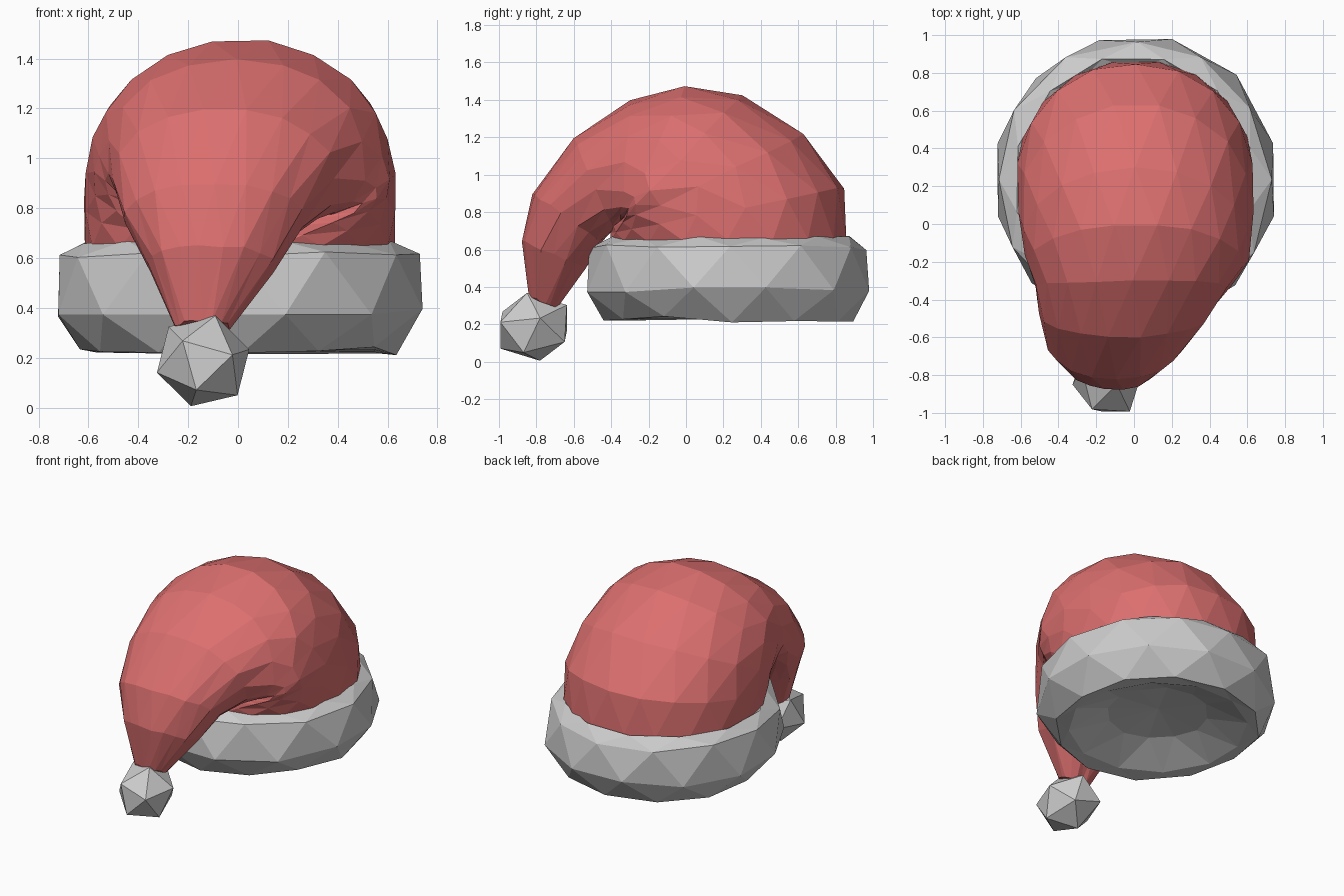
import bpy, bmesh, math, random
from mathutils import Vector

if "Cube" in bpy.data.objects:
    bpy.data.objects.remove(bpy.data.objects["Cube"])

random.seed(4)


def jitter(p, a):
    return Vector(p) + Vector([random.uniform(-a, a) for _ in range(3)])


def finish(name, bm, mat=None):
    bmesh.ops.recalc_face_normals(bm, faces=bm.faces)
    me = bpy.data.meshes.new(name)
    bm.to_mesh(me)
    bm.free()
    ob = bpy.data.objects.new(name, me)
    bpy.context.collection.objects.link(ob)
    if mat:
        me.materials.append(mat)
    return ob


def stitch(bm, lower, upper, odd):
    # triangles between two rings staggered by half a step
    n = len(lower)
    for k in range(n):
        j = (k + 1) % n
        if odd:
            bm.faces.new((lower[k], lower[j], upper[j]))
            bm.faces.new((lower[k], upper[j], upper[k]))
        else:
            bm.faces.new((lower[k], lower[j], upper[k]))
            bm.faces.new((lower[j], upper[j], upper[k]))


red = bpy.data.materials.new("red_cloth")
red.diffuse_color = (0.72, 0.16, 0.16, 1)
red.use_nodes = True
red.node_tree.nodes["Principled BSDF"].inputs["Base Color"].default_value = red.diffuse_color

# Cloth: sections fanned around the front crease
# outer y, outer z, inner y, inner z, left x, right x, widest point, squareness of inner side
sections = [
    (0.86, 0.55, -0.41, 0.55, -0.62, 0.63, 0.50, 0.0),
    (0.87, 0.66, -0.42, 0.64, -0.62, 0.635, 0.50, 0.0),
    (0.85, 0.93, -0.41, 0.69, -0.625, 0.64, 0.48, 0.1),
    (0.63, 1.22, -0.39, 0.72, -0.61, 0.63, 0.44, 0.2),
    (0.30, 1.42, -0.36, 0.745, -0.59, 0.61, 0.38, 0.3),
    (0.00, 1.475, -0.34, 0.755, -0.56, 0.58, 0.36, 0.35),
    (-0.30, 1.40, -0.35, 0.745, -0.53, 0.51, 0.38, 0.35),
    (-0.60, 1.20, -0.39, 0.71, -0.50, 0.39, 0.42, 0.3),
    (-0.82, 0.90, -0.45, 0.64, -0.46, 0.26, 0.48, 0.2),
    (-0.88, 0.65, -0.54, 0.50, -0.36, 0.15, 0.50, 0.1),
    (-0.84, 0.35, -0.69, 0.29, -0.25, -0.03, 0.50, 0.0),
]
SIDES = 18
bm = bmesh.new()
rings = []
for i, (oy, oz, iy, iz, xl, xr, mid, square) in enumerate(sections):
    ring = []
    for k in range(SIDES):
        a = 2 * math.pi * (k + 0.5 * (i % 2)) / SIDES
        c, s = math.cos(a), math.sin(a)
        power = 0.95
        if c < 0:
            power -= square * (1.0 if s > 0 else 0.4)
        s = math.copysign(abs(s) ** power, s)
        c = math.copysign(abs(c) ** power, c)
        t = mid + c * ((1 - mid) if c > 0 else mid)
        p = ((xl + xr) / 2 + (xr - xl) / 2 * s,
             iy + (oy - iy) * t, iz + (oz - iz) * t)
        ring.append(bm.verts.new(jitter(p, 0.006)))
    rings.append(ring)
for i in range(len(rings) - 1):
    stitch(bm, rings[i], rings[i + 1], i % 2)
bm.faces.new(rings[0])
bm.faces.new(rings[-1])
finish("cloth_cap", bm, red)

# Fur band: chunky ring with a shallow recessed underside
profile = [(0.57, 0.62), (0.635, 0.665), (0.725, 0.615), (0.76, 0.38),
           (0.65, 0.225), (0.56, 0.225), (0.32, 0.33)]
N = 12
bm = bmesh.new()
rings = []
for i, (r, z) in enumerate(profile):
    amount = 0.018 if i in (2, 3, 4) else 0.008
    ring = []
    for k in range(N):
        a = 2 * math.pi * (k + 0.5 * (i % 2)) / N
        p = (r * math.sin(a), 0.235 + 1.03 * r * math.cos(a), z)
        ring.append(bm.verts.new(jitter(p, amount)))
    rings.append(ring)
for i in range(len(rings) - 1):
    stitch(bm, rings[i], rings[i + 1], i % 2)
centre = bm.verts.new((0, 0.24, 0.36))
for k in range(N):
    bm.faces.new((rings[-1][k], rings[-1][(k + 1) % N], centre))
finish("fur_band", bm)

# Pom-pom
bpy.ops.mesh.primitive_ico_sphere_add(subdivisions=1, radius=0.195,
                                      location=(-0.14, -0.815, 0.187),
                                      rotation=(0.25, 0.2, 0.3))
pom = bpy.context.object
pom.name = "pompom"
pom.scale = (1, 1.14, 0.98)
